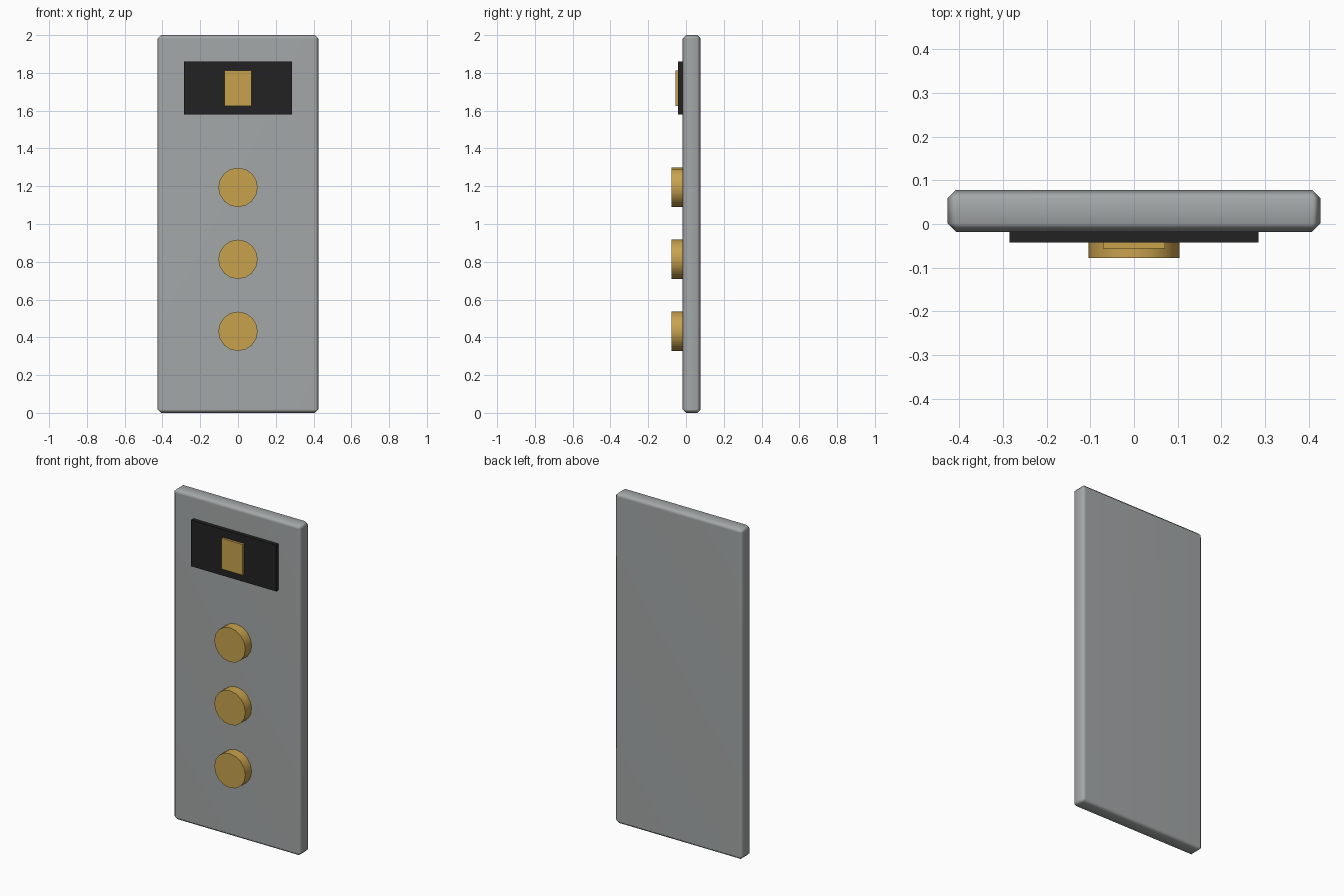
import bpy, math

if "Cube" in bpy.data.objects:
    bpy.data.objects.remove(bpy.data.objects["Cube"])


def material(name, rgb):
    m = bpy.data.materials.new(name)
    m.diffuse_color = (*rgb, 1)
    m.use_nodes = True
    m.node_tree.nodes["Principled BSDF"].inputs["Base Color"].default_value = m.diffuse_color
    return m


GREY = material("brushed_grey", (0.37, 0.39, 0.39))
BLACK = material("display_black", (0.016, 0.016, 0.016))
GOLD = material("warm_gold", (0.58, 0.36, 0.075))


def box(name, x, y, z, mat):
    # box from (min, max) ranges
    bpy.ops.mesh.primitive_cube_add(size=1, location=[(r[0] + r[1]) / 2 for r in (x, y, z)])
    ob = bpy.context.object
    ob.name = name
    ob.scale = [r[1] - r[0] for r in (x, y, z)]
    bpy.ops.object.transform_apply(location=False, rotation=False, scale=True)
    ob.data.materials.append(mat)
    return ob


# Wall panel with a softly shaded chamfer
panel = box("panel", (-0.427, 0.427), (-0.018, 0.078), (0, 2), GREY)
bevel = panel.modifiers.new("chamfer", "BEVEL")
bevel.width = 0.019
bevel.segments = 1
bpy.ops.object.modifier_apply(modifier="chamfer")
bpy.ops.object.shade_smooth_by_angle(angle=math.radians(60))
weighted = panel.modifiers.new("weighted", "WEIGHTED_NORMAL")
weighted.keep_sharp = True

# Display and its indicator
box("display", (-0.285, 0.285), (-0.042, -0.017), (1.58, 1.86), BLACK)
box("indicator", (-0.071, 0.071), (-0.056, -0.041), (1.626, 1.812), GOLD)

# Round push buttons
for i, z in enumerate((0.432, 0.813, 1.194)):
    bpy.ops.mesh.primitive_cylinder_add(vertices=16, radius=0.104, depth=0.061,
                                        location=(0, -0.0475, z),
                                        rotation=(math.pi / 2, 0, 0))
    button = bpy.context.object
    button.name = f"button_{i + 1}"
    button.data.materials.append(GOLD)
    bpy.ops.object.shade_smooth_by_angle(angle=math.radians(35))
